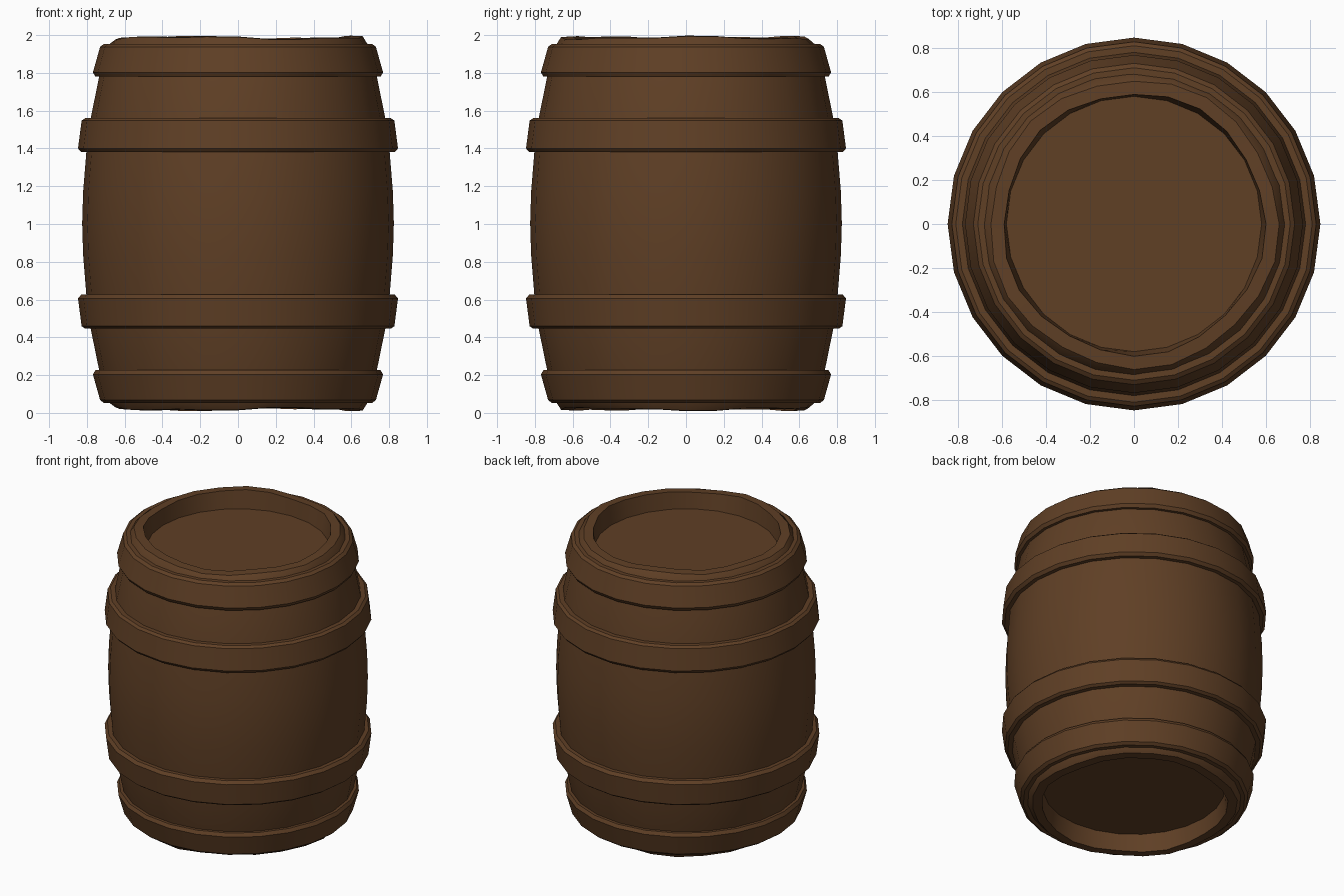
import bpy, bmesh, math, random

random.seed(4)
SIDES = 24
MID = 1.003  # height of the mirror plane between top and bottom

if "Cube" in bpy.data.objects:
    bpy.data.objects.remove(bpy.data.objects["Cube"], do_unlink=True)

wood = bpy.data.materials.new("dark_brown_wood")
wood.use_nodes = True
colour = (0.115, 0.050, 0.0185, 1)
wood.diffuse_color = colour
shader = wood.node_tree.nodes["Principled BSDF"]
shader.inputs["Base Color"].default_value = colour
shader.inputs["Roughness"].default_value = 0.9


def lathe(name, profile, closed=False, wobble=None):
    """Spin (radius, height) points round z; open profiles get end caps."""
    bm = bmesh.new()
    rings = []
    for r, z in profile:
        ring = []
        for i in range(SIDES):
            a = math.tau * i / SIDES
            dr, dz = wobble(r, z, i) if wobble else (0, 0)
            ring.append(bm.verts.new(((r + dr) * math.cos(a), (r + dr) * math.sin(a), z + dz)))
        rings.append(ring)
    pairs = list(zip(rings, rings[1:]))
    if closed:
        pairs.append((rings[-1], rings[0]))
    else:
        bm.faces.new(rings[0])
        bm.faces.new(rings[-1])
    for low, high in pairs:
        for i in range(SIDES):
            j = (i + 1) % SIDES
            bm.faces.new((low[i], low[j], high[j], high[i]))
    bmesh.ops.recalc_face_normals(bm, faces=bm.faces)
    mesh = bpy.data.meshes.new(name)
    bm.to_mesh(mesh)
    bm.free()
    mesh.materials.append(wood)
    obj = bpy.data.objects.new(name, mesh)
    bpy.context.collection.objects.link(obj)
    bpy.ops.object.select_all(action="DESELECT")
    obj.select_set(True)
    bpy.context.view_layer.objects.active = obj
    bpy.ops.object.shade_smooth_by_angle(angle=math.radians(35))


def flip(profile):
    return [(r, 2 * MID - z) for r, z in profile]


# Worn, slightly uneven rims
waves = [random.uniform(0, math.tau) for _ in range(4)]


def worn(r, z, i):
    if r > 0.67 or abs(z - MID) < 0.95:
        return 0, 0
    a = math.tau * i / SIDES
    lift = 0.006 * math.sin(3 * a + waves[0]) + 0.005 * math.sin(7 * a + waves[1])
    push = 0.008 * math.sin(5 * a + waves[2])
    return push, math.copysign(1, z - MID) * lift


# Bulging body with a sunken lid at each end
upper = [(0.825, MID), (0.82, 1.17), (0.803, 1.38), (0.78, 1.56), (0.735, 1.78),
         (0.69, 1.945), (0.655, 1.985), (0.595, 1.988), (0.58, 1.87)]
lathe("barrel_body", flip(upper)[:0:-1] + upper, wobble=worn)

# Bevelled hoops, mirrored to the lower half
hoops = {
    "end_hoop": [(0.70, 1.78), (0.755, 1.78), (0.768, 1.803), (0.73, 1.938), (0.71, 1.953), (0.66, 1.953)],
    "middle_hoop": [(0.77, 1.38), (0.83, 1.38), (0.847, 1.40), (0.828, 1.547), (0.81, 1.56), (0.75, 1.56)],
}
for name, section in hoops.items():
    lathe("upper_" + name, section, closed=True)
    lathe("lower_" + name, flip(section), closed=True)
